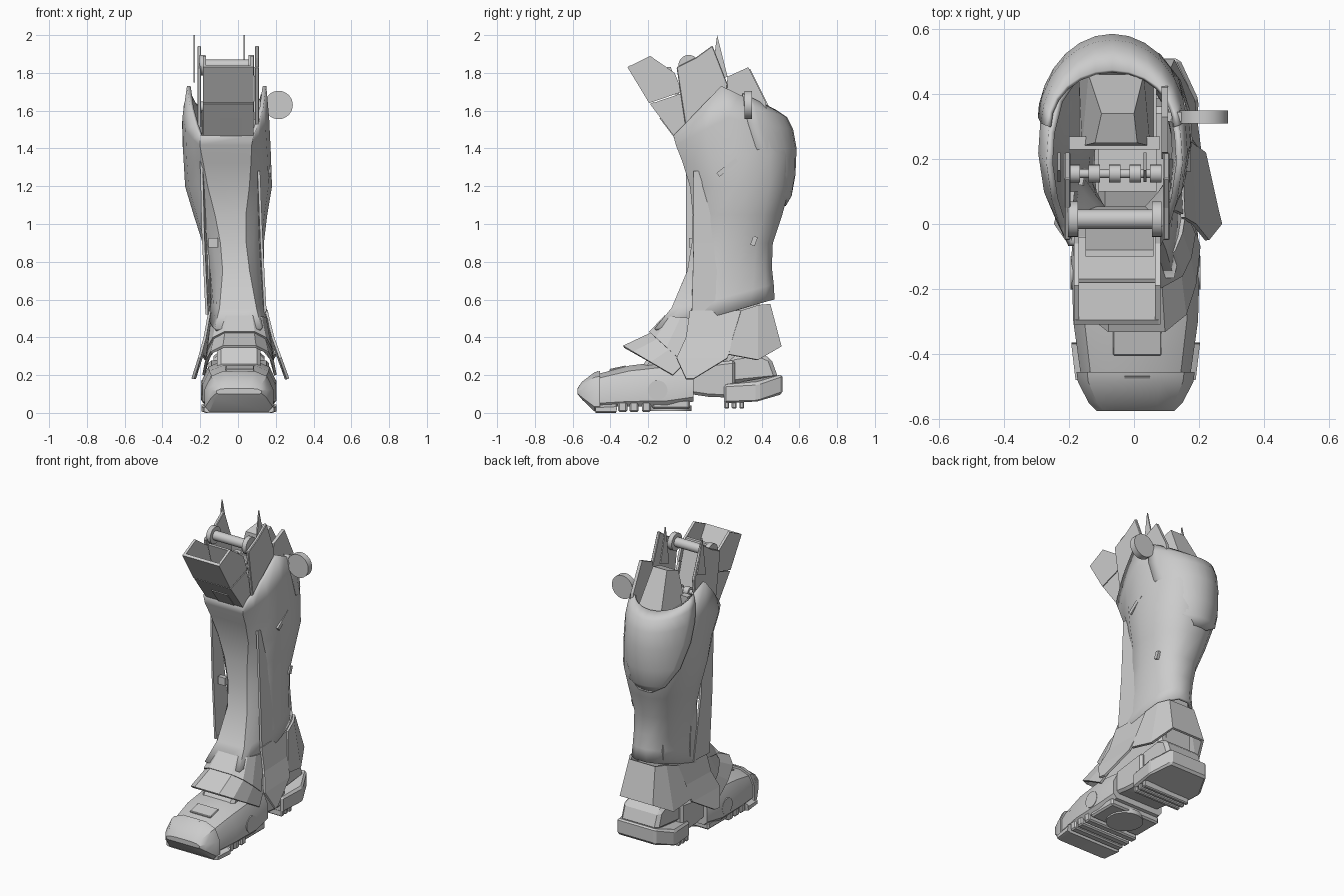
import bpy, bmesh, math
from mathutils import Vector

old = bpy.data.objects.get("Cube")
if old:
    bpy.data.objects.remove(old, do_unlink=True)

grey = bpy.data.materials.new("plain grey")
grey.use_nodes = True
shade = (0.6, 0.6, 0.6, 1)
grey.diffuse_color = shade
grey.node_tree.nodes["Principled BSDF"].inputs["Base Color"].default_value = shade


def finish(name, bm, thick=0, bevel=0, smooth=0):
    bmesh.ops.recalc_face_normals(bm, faces=bm.faces)
    mesh = bpy.data.meshes.new(name)
    bm.to_mesh(mesh)
    bm.free()
    obj = bpy.data.objects.new(name, mesh)
    bpy.context.collection.objects.link(obj)
    mesh.materials.append(grey)
    if thick:
        mod = obj.modifiers.new("thickness", 'SOLIDIFY')
        mod.thickness, mod.offset = thick, 0
    if bevel:
        mod = obj.modifiers.new("edges", 'BEVEL')
        mod.width, mod.segments = bevel, 1
    if smooth:
        bpy.ops.object.select_all(action='DESELECT')
        obj.select_set(True)
        bpy.context.view_layer.objects.active = obj
        bpy.ops.object.shade_smooth_by_angle(angle=math.radians(smooth))
    return obj


def loft(name, rings, closed=True, caps=False, **style):
    """Skin a list of point rows with quads."""
    bm = bmesh.new()
    rows = [[bm.verts.new(p) for p in ring] for ring in rings]
    count = len(rows[0])
    for a, b in zip(rows, rows[1:]):
        for i in range(count if closed else count - 1):
            j = (i + 1) % count
            bm.faces.new((a[i], a[j], b[j], b[i]))
    if caps:
        bm.faces.new(rows[0])
        bm.faces.new(rows[-1])
    return finish(name, bm, **style)


def slab(name, outline, x0, x1, **style):
    """Side outline of (y, z) points, extruded across x."""
    rings = [[(x, y, z) for y, z in outline] for x in (x0, x1)]
    return loft(name, rings, caps=True, **style)


def box(name, centre, size, tilt=0, bevel=0):
    bm = bmesh.new()
    bmesh.ops.create_cube(bm, size=1)
    bmesh.ops.scale(bm, vec=size, verts=bm.verts)
    obj = finish(name, bm, bevel=bevel)
    obj.location = centre
    obj.rotation_euler.x = math.radians(tilt)
    return obj


def rod(name, centre, radius, length, axis, sides=24):
    bm = bmesh.new()
    bmesh.ops.create_cone(bm, cap_ends=True, segments=sides, radius1=radius,
                          radius2=radius, depth=length)
    obj = finish(name, bm, smooth=35)
    obj.rotation_euler = Vector(axis).to_track_quat('Z', 'Y').to_euler()
    obj.location = centre
    return obj


def mirrored(half):
    return half + [(-u, t) for u, t in reversed(half)]


# Shin shell: open tube with a front ridge that narrows mid-shin, and a full calf
def shin_ring(zf, zm, zb, cx, hw, yf, yb, ridge):
    section = mirrored([(ridge, 0), (ridge * .55 + .42, .1), (.92, .25), (1, .45),
                        (.97, .62), (.84, .8), (.6, .93), (.25, 1)])
    ring = []
    for u, t in section:
        z = zf + (zm - zf) * t / .45 if t < .45 else zm + (zb - zm) * (t - .45) / .55
        ring.append((cx + u * hw, yf + t * (yb - yf), z))
    return ring


shin = [(.44, .5, .6, .0, .15, -.16, .46, .8),
        (.55, .6, .68, .0, .132, -.07, .455, .7),
        (.75, .75, .77, -.01, .138, .015, .445, .48),
        (.9, .9, .9, -.025, .152, .04, .45, .42),
        (1.05, 1.05, 1.05, -.04, .185, .045, .5, .42),
        (1.2, 1.2, 1.2, -.05, .22, .03, .54, .48),
        (1.33, 1.37, 1.36, -.058, .222, -.01, .555, .55),
        (1.42, 1.56, 1.5, -.065, .22, -.045, .54, .6),
        (1.47, 1.73, 1.58, -.06, .2, -.06, .49, .68)]
loft("shin_shell", [shin_ring(*r) for r in shin], thick=.02, smooth=40)
slab("shin_core", [(.1, .3), (.1, 1.42), (.42, 1.42), (.38, .3)], -.11, .07)

# Calf shield: rounded plate wrapped around the back, its top edge dipping
shield = []
for z, back, hw, spread, rise in [(1.1, .522, .2, 14, 0), (1.15, .552, .212, 38, 0),
                                  (1.26, .572, .222, 60, 0), (1.4, .578, .225, 76, .01),
                                  (1.5, .56, .223, 84, .04), (1.56, .53, .213, 88, .07),
                                  (1.6, .47, .195, 90, .09)]:
    angles = [math.radians(spread * k / 6) for k in range(-6, 7)]
    shield.append([(-.067 + hw * math.sin(a), .3 + (back - .3) * math.cos(a),
                    z + rise * (1 - math.cos(a))) for a in angles])
loft("calf_shield", shield, closed=False, thick=.015, smooth=40)


# Long side plates that flare out into ankle guards
def side_plate(name, rows, thick=.014):
    loft(name, [[(x, y0, z), (x - .01 * math.copysign(1, x), y1, z)]
                for x, y0, y1, z in rows], closed=False, thick=thick)


side_plate("left_side_plate", [(.11, .04, .2, 1.28), (.125, .04, .2, .9),
                               (.145, .03, .21, .52)])
side_plate("left_ankle_guard", [(.15, .02, .3, .54), (.185, -.0, .25, .4),
                                (.225, -.05, .22, .29), (.265, .0, .04, .18)])
side_plate("right_side_plate", [(-.2, .0, .1, 1.6), (-.185, .0, .1, .95),
                                (-.165, .0, .15, .52)])
side_plate("right_ankle_guard", [(-.15, .02, .3, .54), (-.175, -.0, .25, .4),
                                 (-.205, -.05, .22, .29), (-.24, .0, .04, .18)])
side_plate("right_inner_strut", [(-.165, .12, .17, 1.4), (-.155, .12, .17, .5)])
box("right_strut_clip", (-.13, .03, .9), (.05, .03, .05))
box("left_calf_slot", (.166, .22, 1.3), (.02, .13, .025), tilt=38)
box("left_calf_clip", (.115, .36, .91), (.03, .025, .05), tilt=-20)

# Foot: body and toe cap lofted front to back
foot_section = mirrored([(.88, 0), (1, .12), (1, .55), (.82, .87), (.45, 1)])


def foot_loft(name, stations):
    loft(name, [[(.005 + u * hw, y, zb + t * (zt - zb)) for u, t in foot_section]
                for y, zb, zt, hw in stations], caps=True, smooth=30)


foot_loft("foot_body", [(-.47, .03, .205, .168), (-.3, .035, .25, .192),
                        (-.1, .035, .275, .198), (.04, .06, .26, .185)])
foot_loft("toe_cap", [(-.575, .1, .13, .12), (-.55, .07, .165, .145),
                      (-.485, .008, .215, .178), (-.455, .008, .222, .182)])
foot_loft("front_sole", [(-.48, .0, .05, .185), (-.37, .0, .06, .198),
                         (-.365, .025, .06, .198)])
for i, y in enumerate((-.335, -.275, -.21)):
    box(f"sole_lug_{i + 1}", (.005, y, .032), (.37, .048, .056), bevel=.008)
box("arch_sole", (.005, -.08, .045), (.36, .2, .05), bevel=.01)
rod("sole_disc", (.005, -.08, .025), .11, .03, (0, 0, 1), 32)
box("toe_vent", (.01, -.36, .232), (.15, .09, .02), tilt=12, bevel=.004)
slab("toe_notch", [(-.545, .15), (-.5, .195), (-.47, .222), (-.46, .2)], -.03, .05)
for side, word in ((1, "left"), (-1, "right")):
    rod(f"{word}_foot_hub", (.005 + side * .19, -.15, .12), .052, .02, (1, 0, 0))


# Instep: two overlapping arched plates
def arch(name, *edges):
    bend = mirrored([(1, 0), (.93, .45), (.78, .8), (.45, 1)])
    loft(name, [[(.008 + u * hw, ys + t * (yt - ys), zs + t * (zt - zs))
                 for u, t in bend] for yt, zt, ys, zs, hw in edges],
         closed=False, thick=.014)


arch("lower_instep_plate", (-.33, .35, -.07, .2, .19), (-.16, .43, .02, .29, .165))
arch("upper_instep_plate", (-.19, .425, -.03, .28, .175), (-.11, .51, .04, .5, .145))
slab("ankle_core", [(-.25, .22), (-.13, .4), (.1, .5), (.36, .52), (.4, .2),
                    (.1, .12)], -.11, .12, bevel=.02)

# Heel: chamfered block, bridge to the foot, lugs and faceted rear guard
heel_plan = [(-.17, .2), (-.19, .38), (-.13, .51), (.14, .51), (.2, .38), (.18, .2)]
heel_low = (.05, .055, .1, .1, .055, .05)
heel_high = (.15, .16, .205, .205, .16, .15)
loft("heel_block", [[(x, y, z) for (x, y), z in zip(heel_plan, heights)]
                    for heights in (heel_low, heel_high)], caps=True, bevel=.012)
slab("heel_bridge", [(.02, .1), (.03, .25), (.26, .28), (.26, .08), (.12, .085)],
     -.155, .165, bevel=.015)
slab("heel_tower", [(.2, .15), (.24, .3), (.38, .32), (.45, .29), (.49, .18)],
     -.13, .14, bevel=.02)
for i, y in enumerate((.215, .255, .295)):
    box(f"heel_lug_{i + 1}", (.005, y, .06), (.34, .026, .075), bevel=.006)
loft("heel_guard", [
    [(-.14, .29, .54), (-.12, .38, .57), (-.085, .44, .575), (.095, .44, .575),
     (.13, .38, .57), (.15, .29, .54)],
    [(-.19, .22, .31), (-.17, .38, .28), (-.11, .5, .35), (.12, .5, .35),
     (.18, .38, .28), (.2, .22, .31)]], closed=False, thick=.016)

# Knee guard: open channel leaning forward over the shin
upper_side = [(-.31, 1.83), (-.19, 1.89), (-.06, 1.8), (-.02, 1.7), (-.195, 1.64)]
lower_side = [(-.19, 1.635), (-.03, 1.69), (.03, 1.55), (.0, 1.42), (-.06, 1.46)]
for word, x in (("left", .065), ("right", -.185)):
    slab(f"{word}_upper_knee_side", upper_side, x, x + .016)
    slab(f"{word}_lower_knee_side", lower_side, x, x + .016)
slab("upper_knee_front", [(-.31, 1.83), (-.295, 1.84), (-.18, 1.65), (-.195, 1.64)],
     -.18, .075)
slab("lower_knee_front", [(-.19, 1.635), (-.17, 1.645), (-.04, 1.47), (-.06, 1.46)],
     -.18, .075)
slab("knee_latch", [(-.14, 1.56), (-.12, 1.57), (-.05, 1.48), (-.068, 1.465)],
     -.095, .02)
slab("knee_inner_panel", [(-.1, 1.83), (-.08, 1.83), (.02, 1.5), (.0, 1.5)],
     -.15, .06)

# Thigh joint: side cheeks, spikes, axle and rollers
cheek = [(.0, 1.5), (-.05, 1.83), (.05, 1.88), (.14, 1.945), (.22, 1.74), (.2, 1.5)]
spike = [(.13, 1.75), (.165, 2), (.22, 1.78)]
for word, x, tip, hub in (("left", .09, .03, .07), ("right", -.215, -.235, -.188)):
    slab(f"{word}_thigh_cheek", cheek, x, x + .02, bevel=.004)
    slab(f"{word}_spike", spike, tip, tip + .008)
    rod(f"{word}_axle_wheel", (hub, .015, 1.84), .055, .03, (1, 0, 0))
rod("knee_axle", (-.06, .015, 1.84), .03, .26, (1, 0, 0))
rod("roller_bar", (-.06, .155, 1.62), .014, .28, (1, 0, 0), 12)
for i in range(5):
    rod(f"roller_{i + 1}", (-.185 + i * .063, .155, 1.62), .028, .036, (1, 0, 0), 16)
box("cross_bar", (-.06, .25, 1.62), (.28, .04, .05))
loft("rear_wedge", [[(-.17, .24, 1.42), (.06, .24, 1.42), (.06, .46, 1.42), (-.17, .46, 1.42)],
                    [(-.16, .24, 1.6), (.05, .24, 1.6), (.03, .46, 1.58), (-.14, .46, 1.58)],
                    [(-.12, .25, 1.79), (.01, .25, 1.79), (.0, .34, 1.82), (-.1, .34, 1.82)]],
     caps=True)

# Side bracket carrying the round disc
slab("disc_bracket", [(.2, 1.55), (.22, 1.78), (.33, 1.83), (.42, 1.65), (.43, 1.58),
                      (.36, 1.55)], .085, .105)
box("disc_arm", (.13, .33, 1.63), (.06, .03, .06))
rod("side_disc", (.215, .33, 1.63), .075, .04, (0, 1, 0), 32)
